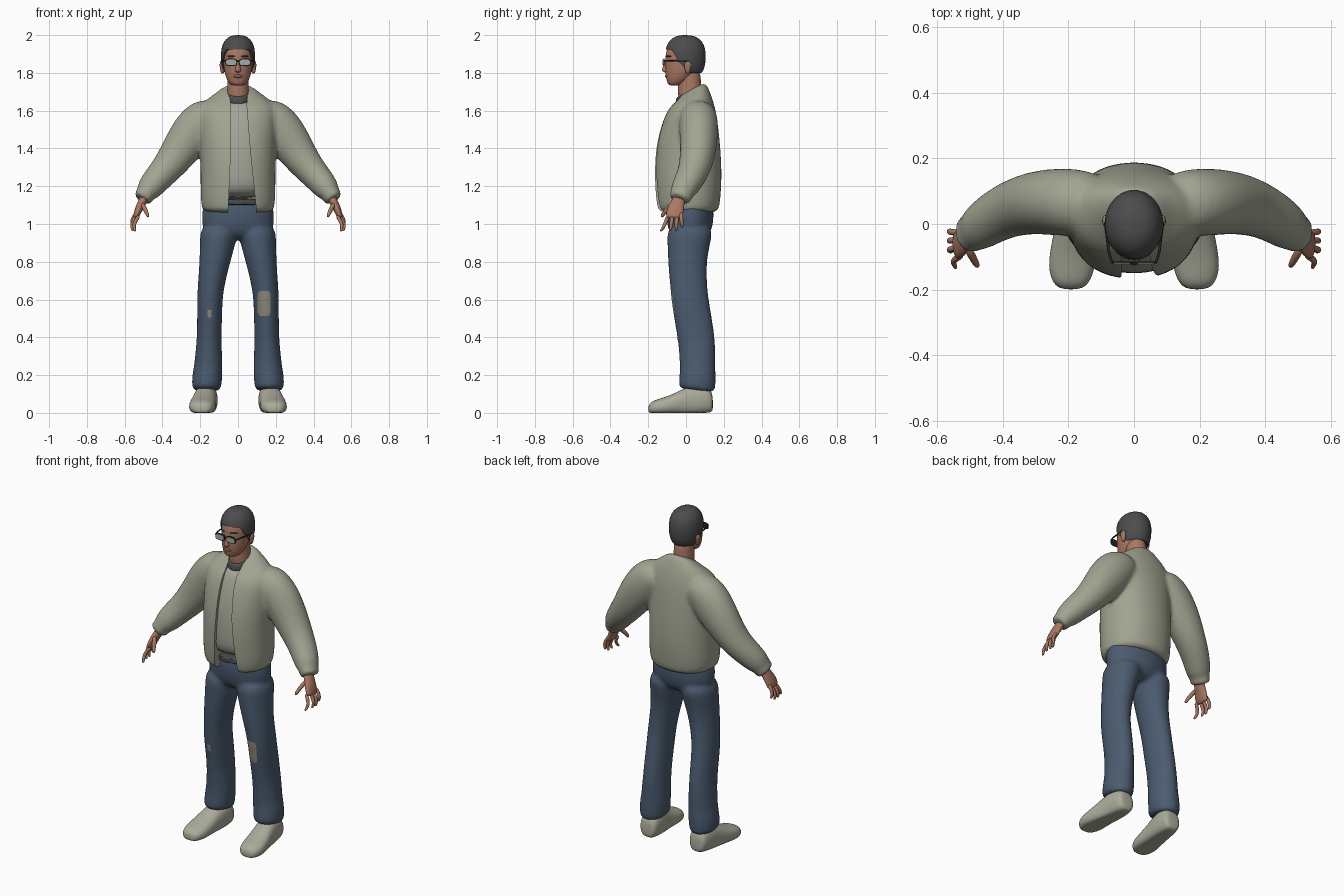
import bpy, bmesh
from math import sin, cos, pi, tau, radians
from mathutils import Vector

cube = bpy.data.objects.get("Cube")
if cube:
    bpy.data.objects.remove(cube)

X, Y, Z = Vector((1, 0, 0)), Vector((0, 1, 0)), Vector((0, 0, 1))
FLAT, FACING = (X, Y), (X, Z)


def material(name, *rgb):
    m = bpy.data.materials.new(name)
    m.use_nodes = True
    m.diffuse_color = (*rgb, 1)
    m.node_tree.nodes["Principled BSDF"].inputs["Base Color"].default_value = (*rgb, 1)
    return m


KHAKI = material("jacket khaki", .36, .37, .285)
SHIRT = material("shirt grey", .37, .37, .31)
DENIM = material("denim blue", .07, .105, .16)
SKIN = material("skin", .40, .19, .125)
LIPS = material("lips", .30, .12, .085)
CHARCOAL = material("charcoal", .075, .072, .075)
SHOE = material("shoe cream", .41, .41, .33)
PATCH = material("patch tan", .27, .265, .20)
LENS = material("lens green", .36, .42, .37)
BLACK = material("frame black", .02, .02, .022)


def finish(ob, angle=50):
    """Apply the modifiers and smooth the shading."""
    bpy.ops.object.select_all(action='DESELECT')
    ob.select_set(True)
    bpy.context.view_layer.objects.active = ob
    bpy.ops.object.convert(target='MESH')
    bpy.ops.object.shade_smooth_by_angle(angle=radians(angle))
    return ob


def make(name, bm, mat):
    bmesh.ops.recalc_face_normals(bm, faces=bm.faces)
    me = bpy.data.meshes.new(name)
    bm.to_mesh(me)
    bm.free()
    ob = bpy.data.objects.new(name, me)
    bpy.context.collection.objects.link(ob)
    me.materials.append(mat)
    return ob


def bend(v, p):
    return abs(v) ** p * (1 if v > 0 else -1)


def loft(name, rows, mat, frame=None, n=16, power=1, levels=2, flip=1):
    """Skin rows of (x, y, z, half width, half depth, tilt); no frame follows the path."""
    bm, rings = bmesh.new(), []
    pts = [Vector((r[0] * flip, r[1], r[2])) for r in rows]
    for i, (c, r) in enumerate(zip(pts, rows)):
        if frame:
            u, v = frame
        else:
            t = (pts[min(i + 1, len(pts) - 1)] - pts[max(i - 1, 0)]).normalized()
            v = (Y - t * t.y).normalized()
            u = v.cross(t)
        tilt = r[5] if len(r) > 5 else 0
        ring = []
        for k in range(n):
            a = tau * k / n
            d = r[4] * bend(sin(a), power)
            p = c + u * r[3] * bend(cos(a), power) + v * d + Z * tilt * d
            p.z = max(p.z, 0)
            ring.append(bm.verts.new(p))
        rings.append(ring)
    for a, b in zip(rings, rings[1:]):
        for k in range(n):
            bm.faces.new((a[k], a[k - 1], b[k - 1], b[k]))
    bm.faces.new(rings[0])
    bm.faces.new(rings[-1])
    ob = make(name, bm, mat)
    if levels:
        ob.modifiers.new("round", 'SUBSURF').levels = levels
    return finish(ob)


def fuse(parts, name, voxel=.011):
    """Melt overlapping parts into one smooth garment."""
    bpy.ops.object.select_all(action='DESELECT')
    for p in parts:
        p.select_set(True)
    ob = bpy.context.view_layer.objects.active = parts[0]
    bpy.ops.object.join()
    ob.name = name
    rm = ob.modifiers.new("fuse", 'REMESH')
    rm.mode, rm.voxel_size = 'VOXEL', voxel
    sm = ob.modifiers.new("soften", 'SMOOTH')
    sm.factor, sm.iterations = .5, 8
    return finish(ob)


# Jacket: body and sleeves fused, then opened at the front
body = [(0, .008, 1.055, .186, .158), (0, .01, 1.085, .194, .168), (0, .01, 1.13, .203, .176),
        (0, .01, 1.25, .202, .184), (0, .01, 1.4, .204, .177), (0, .018, 1.52, .21, .155),
        (0, .028, 1.6, .21, .133), (0, .033, 1.655, .18, .106, .2), (0, .035, 1.695, .105, .08, .45),
        (0, .035, 1.72, .075, .066, .55)]
sleeve = [(.10, .06, 1.60, .07, .09), (.17, .065, 1.565, .115, .105), (.235, .068, 1.49, .122, .105),
          (.30, .065, 1.40, .105, .098), (.345, .055, 1.335, .093, .092), (.39, .04, 1.28, .083, .085),
          (.44, .012, 1.225, .075, .078), (.475, -.015, 1.18, .068, .07), (.49, -.024, 1.16, .05, .06),
          (.505, -.033, 1.135, .053, .062), (.51, -.036, 1.128, .045, .055)]
jacket = fuse([loft("jacket", body, KHAKI, FLAT, power=.9)] +
              [loft("sleeve", sleeve, KHAKI, flip=s) for s in (1, -1)], "jacket")

bm = bmesh.new()
gap = [(-.055, 1), (.105, 1), (.065, 1.38), (.045, 1.63), (.065, 1.8), (-.06, 1.8),
       (-.038, 1.63), (-.038, 1.38)]
face = bm.faces.new([bm.verts.new((x, -.4, z)) for x, z in gap])
ext = bmesh.ops.extrude_face_region(bm, geom=[face])["geom"]
bmesh.ops.translate(bm, vec=Y * .4, verts=[g for g in ext if isinstance(g, bmesh.types.BMVert)])
cutter = make("opening_cutter", bm, KHAKI)
cut = jacket.modifiers.new("opening", 'BOOLEAN')
cut.operation, cut.object, cut.solver = 'DIFFERENCE', cutter, 'EXACT'
finish(jacket, 40)
bpy.data.objects.remove(cutter)

# Shirt, its neckband and the belt
loft("shirt", [(x, y, z, a - .018, b - .018) for x, y, z, a, b, *t in body[2:8]], SHIRT, FLAT, power=.9)
loft("shirt_neckband", [(0, .015, z, a, a + .004, .5) for z, a in
                        ((1.655, .066), (1.68, .068), (1.70, .064), (1.705, .056))], CHARCOAL, FLAT)
loft("belt", [(0, .015, z, .178, .135) for z in (1.10, 1.105, 1.13, 1.135)], CHARCOAL, FLAT)

# Jeans: hips and two legs fused
hips = [(0, .02, .915, .1, .06), (0, .02, .94, .17, .105), (0, .022, 1, .2, .128),
        (0, .02, 1.08, .192, .128), (0, .02, 1.14, .182, .122)]
leg = [(.166, .058, .118, .066, .088, -.12), (.166, .058, .128, .08, .1, -.12), (.163, .062, .2, .082, .098),
       (.157, .061, .25, .077, .095), (.156, .06, .30, .073, .098), (.152, .055, .4, .066, .102),
       (.15, .028, .55, .068, .103), (.147, .015, .65, .07, .1), (.122, .005, .8, .083, .103),
       (.104, .018, .92, .1, .12), (.1, .022, 1, .1, .125)]
jeans = fuse([loft("jeans", hips, DENIM, FLAT)] +
             [loft("leg", leg, DENIM, FLAT, flip=s) for s in (1, -1)], "jeans")

# Knee patches cut into the denim as eight-sided outlines
jeans.data.materials.append(PATCH)
bm = bmesh.new()
bm.from_mesh(jeans.data)
for px, pz, w, h in ((.138, .58, .034, .066), (-.15, .525, .011, .02)):
    def near(f, grow):
        c = f.calc_center_median()
        return c.y < .03 and abs(c.x - px) < w * grow and abs(c.z - pz) < h * grow
    sides = []
    for k in range(8):
        d = Vector((cos(tau * k / 8), 0, sin(tau * k / 8)))
        reach = 1 if k % 2 == 0 else 1.22
        no = Vector((d.x / w, 0, d.z / h))
        sides.append((Vector((px, 0, pz)) + Vector((d.x * w, 0, d.z * h)) * reach, no.normalized()))
    for co, no in sides:
        faces = [f for f in bm.faces if near(f, 2)]
        geom = set(faces) | {e for f in faces for e in f.edges} | {v for f in faces for v in f.verts}
        bmesh.ops.bisect_plane(bm, geom=list(geom), plane_co=co, plane_no=no)
    for f in bm.faces:
        if near(f, 2) and all((f.calc_center_median() - co).dot(no) < 0 for co, no in sides):
            f.material_index = 1
bm.to_mesh(jeans.data)
bm.free()

# Head, neck and face
skull = [(0, -.06, 1.732, .028, .03), (0, -.05, 1.745, .05, .05), (0, -.03, 1.785, .07, .08),
         (0, -.012, 1.84, .079, .1), (0, -.008, 1.9, .081, .104), (0, -.005, 1.95, .07, .09),
         (0, 0, 1.98, .035, .05)]
loft("head", skull, SKIN, FLAT)
loft("neck", [(0, .025, 1.62, .066, .065), (0, .02, 1.70, .058, .064), (0, .018, 1.76, .056, .062),
              (0, .015, 1.83, .055, .06)], SKIN, FLAT)
loft("nose", [(0, -.1, 1.865, .007, .012), (0, -.107, 1.835, .011, .015), (0, -.11, 1.812, .018, .02),
              (0, -.104, 1.802, .014, .012)], SKIN, FLAT)
loft("lips", [(0, -.097, 1.772, .014, .008), (0, -.1, 1.778, .024, .011), (0, -.102, 1.786, .026, .011),
              (0, -.1, 1.792, .014, .008)], LIPS, FLAT)

# Short hair: a boxy dome whose lower edge drops from brow to nape
bm = bmesh.new()
cols, steps = 40, 12
grid = []
for i in range(cols):
    a = tau * i / cols
    back = (1 - cos(a)) / 2
    low = radians(15 - 68 * min(1, max(0, (back - .14) / .5)))
    col = []
    for j in range(steps):
        e = low + (pi / 2 - low) * j / steps
        r = cos(e) ** (.8 if e > 0 else .45)
        col.append(bm.verts.new((.09 * r * sin(a), -.003 - .107 * r * cos(a), 1.89 + .11 * bend(sin(e), .85))))
    grid.append(col)
top = bm.verts.new((0, -.003, 2))
for i in range(cols):
    a, b = grid[i - 1], grid[i]
    for j in range(steps - 1):
        bm.faces.new((a[j], b[j], b[j + 1], a[j + 1]))
    bm.faces.new((a[-1], b[-1], top))
hair = make("hair", bm, CHARCOAL)
hair.modifiers.new("thickness", 'SOLIDIFY').thickness = .02
finish(hair)

# Paired parts
finger = [(.535, 1.045, .011), (.556, 1.015, .011), (.564, .99, .01), (.558, .968, .008), (.555, .963, .005)]
shoe = [(.165, .143, .045, .035, .03), (.165, .132, .066, .055, .07), (.168, .07, .07, .064, .086),
        (.176, 0, .06, .064, .078), (.184, -.06, .046, .069, .058), (.19, -.13, .032, .074, .046),
        (.192, -.18, .028, .058, .036), (.192, -.2, .02, .03, .02)]
for side, s in (("left", 1), ("right", -1)):
    loft(side + "_shoe", shoe, SHOE, FACING, power=.85, flip=s)
    loft(side + "_ear", [(.081, .01, 1.795, .007, .008), (.084, .008, 1.81, .01, .014),
                         (.088, .01, 1.845, .011, .021), (.086, .01, 1.862, .007, .012)], SKIN, FLAT, flip=s)
    loft(side + "_palm", [(.48, -.03, 1.165, .026, .034), (.505, -.04, 1.12, .023, .034),
                          (.525, -.055, 1.08, .021, .045), (.538, -.062, 1.045, .017, .047),
                          (.544, -.062, 1.03, .01, .04)], SKIN, flip=s)
    loft(side + "_thumb", [(.51, -.07, 1.11, .012, .014), (.495, -.095, 1.085, .013, .014),
                           (.483, -.118, 1.058, .011, .012), (.475, -.13, 1.035, .008, .009)], SKIN, n=8, flip=s)
    for k, label in enumerate(("index", "middle", "ring", "little")):
        base, spread = -.095 + k * .023, (-.042, -.014, -.004, .006)[k]
        rows = [(x - (.012 if k == 0 else 0), base + spread * i / 4, z + (.018 if k == 3 else 0), r, r)
                for i, (x, z, r) in enumerate(finger)]
        loft(f"{side}_{label}_finger", rows, SKIN, n=8, flip=s)
    # Spectacles
    for part, y, grow, mat in (("rim", -.118, .005, BLACK), ("lens", -.122, 0, LENS)):
        loft(f"{side}_{part}", [(.036, y + d, 1.856, .027 + grow, .015 + grow) for d in (-.002, .003)],
             mat, FACING, n=24, power=.6, levels=0, flip=s)
    loft(side + "_temple", [(.067, -.118, 1.864, .004, .004), (.077, -.085, 1.864, .004, .004),
                            (.088, .005, 1.862, .004, .004)], BLACK, (X, Z), n=8, levels=0, flip=s)
    loft(side + "_eyebrow", [(x, y, 1.888, .004, .005) for x, y in ((.016, -.106), (.036, -.098), (.058, -.077))],
         CHARCOAL, n=8, flip=s)
loft("bridge", [(x, -.12, 1.862, .004, .004) for x in (-.012, .012)], BLACK, n=8, levels=0)
